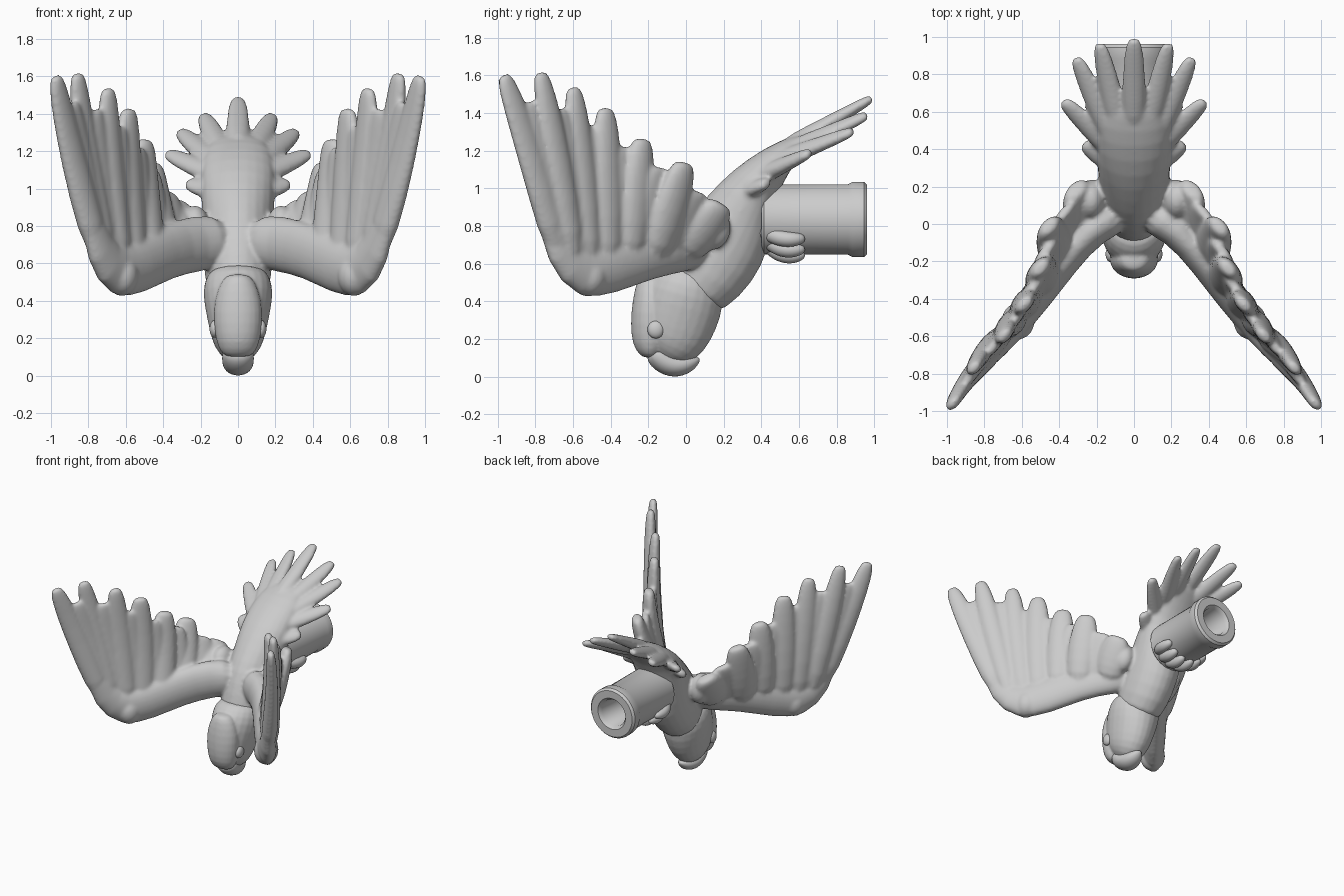
import bpy, bmesh, math
from mathutils import Vector, Matrix

if "Cube" in bpy.data.objects:
    bpy.data.objects.remove(bpy.data.objects["Cube"])

SEG = 12


def loft(bm, pts, widths, thicks, normal):
    """Elliptical tube along pts; thickness lies towards normal."""
    pts = [Vector(p) for p in pts]
    rings = []
    for i, p in enumerate(pts):
        t = (pts[min(i + 1, len(pts) - 1)] - pts[max(i - 1, 0)]).normalized()
        side = t.cross(Vector(normal)).normalized()
        up = side.cross(t)
        rings.append([bm.verts.new(p + side * widths[i] * math.cos(a) + up * thicks[i] * math.sin(a))
                      for a in (2 * math.pi * k / SEG for k in range(SEG))])
    for r, q in zip(rings, rings[1:]):
        for k in range(SEG):
            j = (k + 1) % SEG
            bm.faces.new((r[k], r[j], q[j], q[k]))
    bm.faces.new(rings[0])
    bm.faces.new(rings[-1])


def ball(bm, c, r):
    bmesh.ops.create_uvsphere(bm, u_segments=20, v_segments=12, radius=1,
                              matrix=Matrix.Translation(c) @ Matrix.Diagonal((*r, 1)))


def finish(bm, name, subsurf=0, voxel=0, smooth=0):
    bmesh.ops.recalc_face_normals(bm, faces=bm.faces)
    me = bpy.data.meshes.new(name)
    bm.to_mesh(me)
    bm.free()
    ob = bpy.data.objects.new(name, me)
    bpy.context.collection.objects.link(ob)
    if subsurf:
        m = ob.modifiers.new("round", 'SUBSURF')
        m.levels = m.render_levels = subsurf
    if voxel:
        m = ob.modifiers.new("fuse", 'REMESH')
        m.mode = 'VOXEL'
        m.voxel_size = voxel
        m.use_smooth_shade = True
        m = ob.modifiers.new("blend", 'SMOOTH')
        m.factor, m.iterations = 0.5, smooth
    for p in me.polygons:
        p.use_smooth = True
    return ob


def feather(bm, base, tip, w, th, normal, bow=0.0):
    """Long flat blade with a blunt rounded tip."""
    b, t, n = Vector(base), Vector(tip), Vector(normal).normalized()
    f = (0, .35, .68, .88, .97, 1)
    loft(bm, [b.lerp(t, k) + n * bow * 4 * k * (1 - k) for k in f],
         [w * k for k in (1, 1.1, 1, .82, .62, .38)],
         [th * k for k in (1.5, 1.3, 1, .85, .7, .45)], n)


# Body, tail and wings fused together
bm = bmesh.new()
body = [(0, .40, .16, .17), (.11, .54, .19, .225), (.20, .70, .195, .25), (.285, .87, .2, .205),
        (.36, 1.02, .21, .145), (.48, 1.15, .2, .095), (.60, 1.24, .16, .055), (.66, 1.27, .1, .03)]
loft(bm, [(0, y, z) for y, z, _, _ in body], [b[2] for b in body], [b[3] for b in body], (0, -.8, .6))

feather(bm, (0, .5, 1.2), (0, .99, 1.48), .062, .036, (0, -.5, .85))
tail = [((.07, .48, 1.17), (.185, .965, 1.39)), ((.10, .42, 1.12), (.31, .89, 1.305)),
        ((.08, .36, 1.05), (.38, .66, 1.19)), ((.10, .31, .98), (.27, .43, 1.03))]
wing = [((.74, -.67, .64), (.975, -.97, 1.605), .085, .045), ((.70, -.60, .58), (.86, -.775, 1.62), .085, .048),
        ((.63, -.52, .54), (.695, -.6, 1.54), .09, .05), ((.56, -.43, .55), (.585, -.43, 1.43), .1, .052),
        ((.47, -.32, .60), (.50, -.235, 1.265), .105, .058), ((.38, -.19, .62), (.455, -.01, 1.14), .11, .06),
        ((.24, -.03, .66), (.31, .19, .92), .12, .065)]
arm = [(.06, .08, .72), (.22, -.01, .71), (.38, -.2, .665), (.53, -.40, .59), (.65, -.55, .55),
       (.74, -.67, .66), (.80, -.75, .9)]
reach = (.85, .85, .84, .84, .85, .88)
for s in (1, -1):
    def mir(p):
        return (p[0] * s, p[1], p[2])
    out = mir((.75, .66, 0))
    for b, t in tail:
        feather(bm, mir(b), mir(t), .06, .037, mir((.25, -.5, .8)))
    for b, t, w, th in wing:
        feather(bm, mir(b), mir(t), w, th, out, .02)
    # thinner webs closing the gaps between neighbouring feathers
    for p, q, k in zip(wing, wing[1:], reach):
        b = (Vector(p[0]) + Vector(q[0])) / 2
        t = b.lerp((Vector(p[1]) + Vector(q[1])) / 2, k)
        feather(bm, mir(b), mir(t), p[2] * 1.1, .04, out, .015)
    loft(bm, [mir(p) for p in arm], (.14, .16, .15, .16, .16, .11, .06),
         (.13, .095, .09, .09, .08, .06, .04), out)
    ball(bm, mir((.23, .13, .79)), (.08, .11, .12))
    ball(bm, mir((.62, -.52, .535)), (.09, .1, .11))
finish(bm, "bird_body_wings_tail", subsurf=1, voxel=.012, smooth=6)

# Head with the flat crest
bm = bmesh.new()
head = [(.58, .03, .13, .12), (.53, .02, .18, .18), (.44, -.005, .2, .225), (.31, -.045, .172, .225),
        (.20, -.075, .15, .195), (.14, -.11, .115, .15), (.10, -.14, .05, .06)]
loft(bm, [(0, y, z) for z, y, _, _ in head], [h[2] for h in head], [h[3] for h in head], (0, 1, 0))
loft(bm, [(0, -.19, z) for z in (.545, .51, .4, .28, .17, .115, .10)],
     (.05, .095, .135, .137, .12, .09, .05), (.05, .075, .1, .11, .1, .06, .03), (0, 1, 0))
finish(bm, "head", subsurf=1, voxel=.01, smooth=4)

# Eyes
bm = bmesh.new()
for s in (1, -1):
    ball(bm, (.125 * s, -.16, .25), (.027, .045, .047))
finish(bm, "eyes")

# Hooked upper beak and short lower beak
bm = bmesh.new()
loft(bm, [(0, -.18, .15), (0, -.13, .09), (0, -.06, .055), (0, .02, .068), (0, .075, .095)],
     (.085, .09, .085, .065, .015), (.06, .075, .07, .052, .01), (0, .3, 1))
finish(bm, "upper_beak", subsurf=2)
bm = bmesh.new()
ball(bm, (0, -.01, .145), (.07, .075, .045))
finish(bm, "lower_beak")

# Hollow barrel, turned about the y axis
bm = bmesh.new()
profile = [(0, .40), (.17, .40), (.185, .415), (.187, .86), (.2, .885), (.2, .945), (.185, .962),
           (.125, .962), (.105, .935), (.10, .6), (0, .6)]
vs = [bm.verts.new((r, y, .835)) for r, y in profile]
es = [bm.edges.new(e) for e in zip(vs, vs[1:])]
bmesh.ops.spin(bm, geom=vs + es, cent=(0, 0, .835), axis=(0, 1, 0), angle=2 * math.pi, steps=48)
bmesh.ops.remove_doubles(bm, verts=bm.verts, dist=1e-4)
barrel = finish(bm, "barrel")
bpy.context.view_layer.objects.active = barrel
barrel.select_set(True)
bpy.ops.object.shade_smooth_by_angle(angle=math.radians(40))

# Toes curling down and under the barrel
bm = bmesh.new()
for a in (-58, -35, -12, 12, 35, 58):
    u = Vector((math.sin(math.radians(a)), 0, -math.cos(math.radians(a))))
    loft(bm, [Vector((0, y, .835)) + u * r for y, r in
              ((.38, .09), (.43, .13), (.485, .185), (.55, .205), (.61, .195), (.63, .185))],
         (.035, .042, .044, .043, .033, .015), (.035, .042, .044, .042, .032, .015), u)
finish(bm, "toes", subsurf=2)
